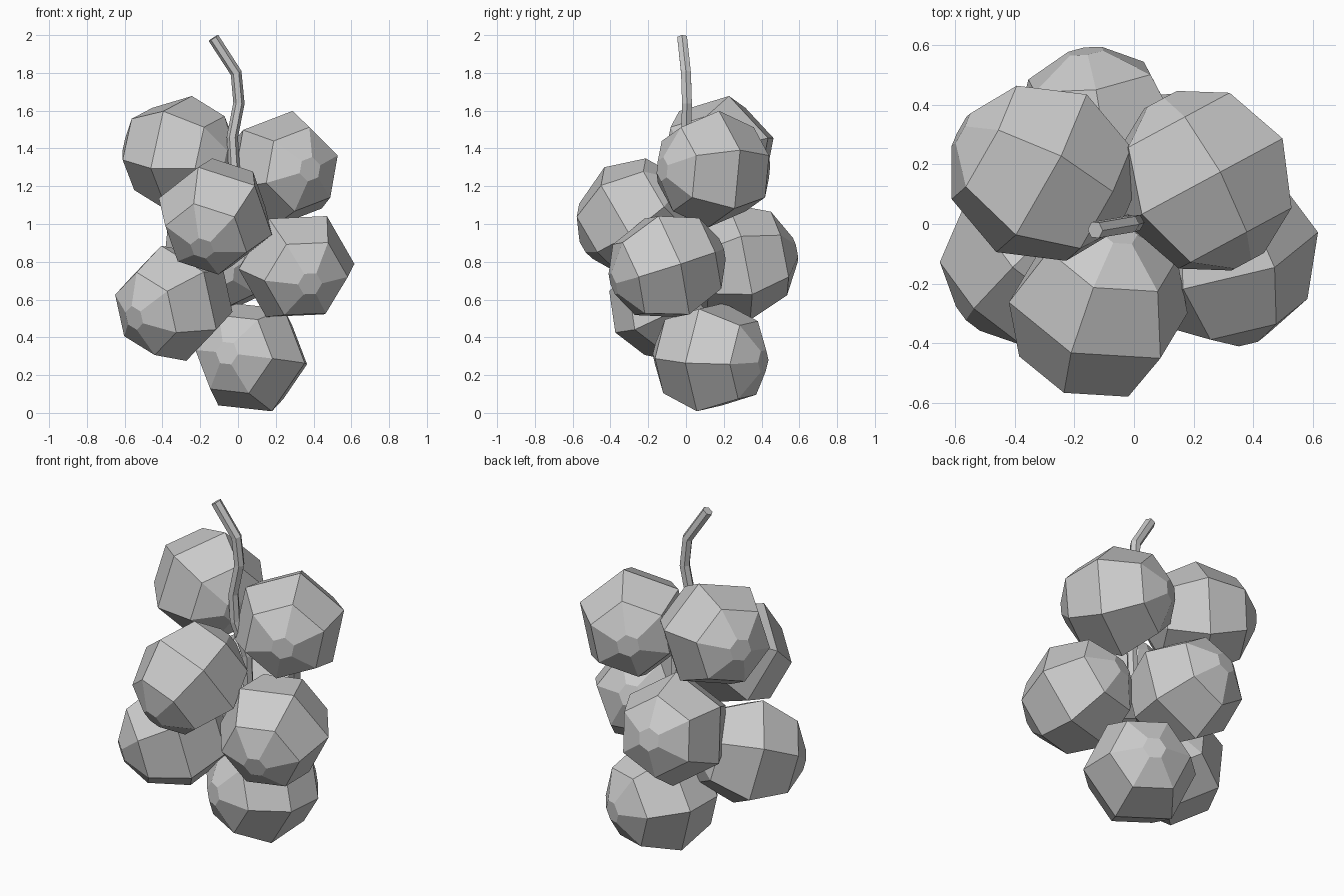
import bpy, bmesh, math
from mathutils import Vector

cube = bpy.data.objects.get("Cube")
if cube:
    bpy.data.objects.remove(cube, do_unlink=True)

# One plain grey for berries and stem
grey = bpy.data.materials.new("light_grey")
grey.use_nodes = True
colour = (0.6, 0.6, 0.6, 1)
grey.diffuse_color = colour
grey.node_tree.nodes["Principled BSDF"].inputs["Base Color"].default_value = colour

SIDES = 6
RADIUS = 0.315


def finish(bm, name):
    """Turn a bmesh into a flat shaded object."""
    bmesh.ops.recalc_face_normals(bm, faces=bm.faces)
    mesh = bpy.data.meshes.new(name)
    bm.to_mesh(mesh)
    bm.free()
    mesh.materials.append(grey)
    obj = bpy.data.objects.new(name, mesh)
    bpy.context.collection.objects.link(obj)


def bridge(bm, rings):
    """Join six-sided rings with quads and close both ends."""
    for a, b in zip(rings, rings[1:]):
        for i in range(SIDES):
            j = (i + 1) % SIDES
            bm.faces.new((a[i], a[j], b[j], b[i]))
    bm.faces.new(rings[0])
    bm.faces.new(rings[-1])


def ring(bm, centre, u, v, radius):
    turns = [math.tau * i / SIDES for i in range(SIDES)]
    return [bm.verts.new(centre + radius * (u * math.cos(t) + v * math.sin(t)))
            for t in turns]


def berry(name, centre, pole, corner):
    """Faceted ball; pole is its axis, corner points at an equator vertex."""
    centre, w, u = Vector(centre), Vector(pole).normalized(), Vector(corner)
    u = (u - w * u.dot(w)).normalized()
    v = w.cross(u)
    bm = bmesh.new()
    rings = []
    for degrees in (12, 46, 90, 134, 168):
        a = math.radians(degrees)
        rings.append(ring(bm, centre + w * RADIUS * math.cos(a), u, v,
                          RADIUS * math.sin(a)))
    bridge(bm, rings)
    finish(bm, name)


# Berries: name, centre, pole direction, equator corner direction
berries = [
    ("top_right_berry", (-0.31, 0.17, 1.375), (-0.26, 0.14, 0.03), (0.08, 0.05, 0.3)),
    ("top_left_berry", (0.235, 0.145, 1.29), (0.14, -0.26, 0), (0.69, 0.65, 0.31)),
    ("front_berry", (-0.12, -0.28, 1.04), (-0.07, -0.25, -0.17), (0.62, -0.66, 0.43)),
    ("middle_left_berry", (0.31, -0.1, 0.775), (0.07, -0.28, -0.09), (1, 0, -0.03)),
    ("lower_right_berry", (-0.34, -0.1, 0.58), (-0.68, -0.69, -0.25), (-0.67, 0.61, 0.47)),
    ("bottom_berry", (0.07, 0.13, 0.295), (-0.12, -0.26, 0.02), (1, 0, -0.12)),
    ("back_berry", (-0.12, 0.28, 0.8), (-0.04, 0.29, 0.06), (0.13, -0.43, 0.91)),
]
for part in berries:
    berry(*part)

# Bent six-sided stem running down into the cluster
path = [Vector(p) for p in (
    (-0.13, -0.02, 1.985), (-0.01, 0.0, 1.8), (0.005, 0.005, 1.64),
    (-0.03, 0.0, 1.46), (-0.02, 0.0, 1.3), (0.04, 0.03, 1.1), (0.04, 0.04, 0.85))]
bm = bmesh.new()
rings = []
for i, point in enumerate(path):
    before, after = path[max(i - 1, 0)], path[min(i + 1, len(path) - 1)]
    w = (after - before).normalized()
    v = w.cross(Vector((1, 0, 0))).normalized()
    rings.append(ring(bm, point, v.cross(w), v, 0.03))
bridge(bm, rings)
finish(bm, "stem")
